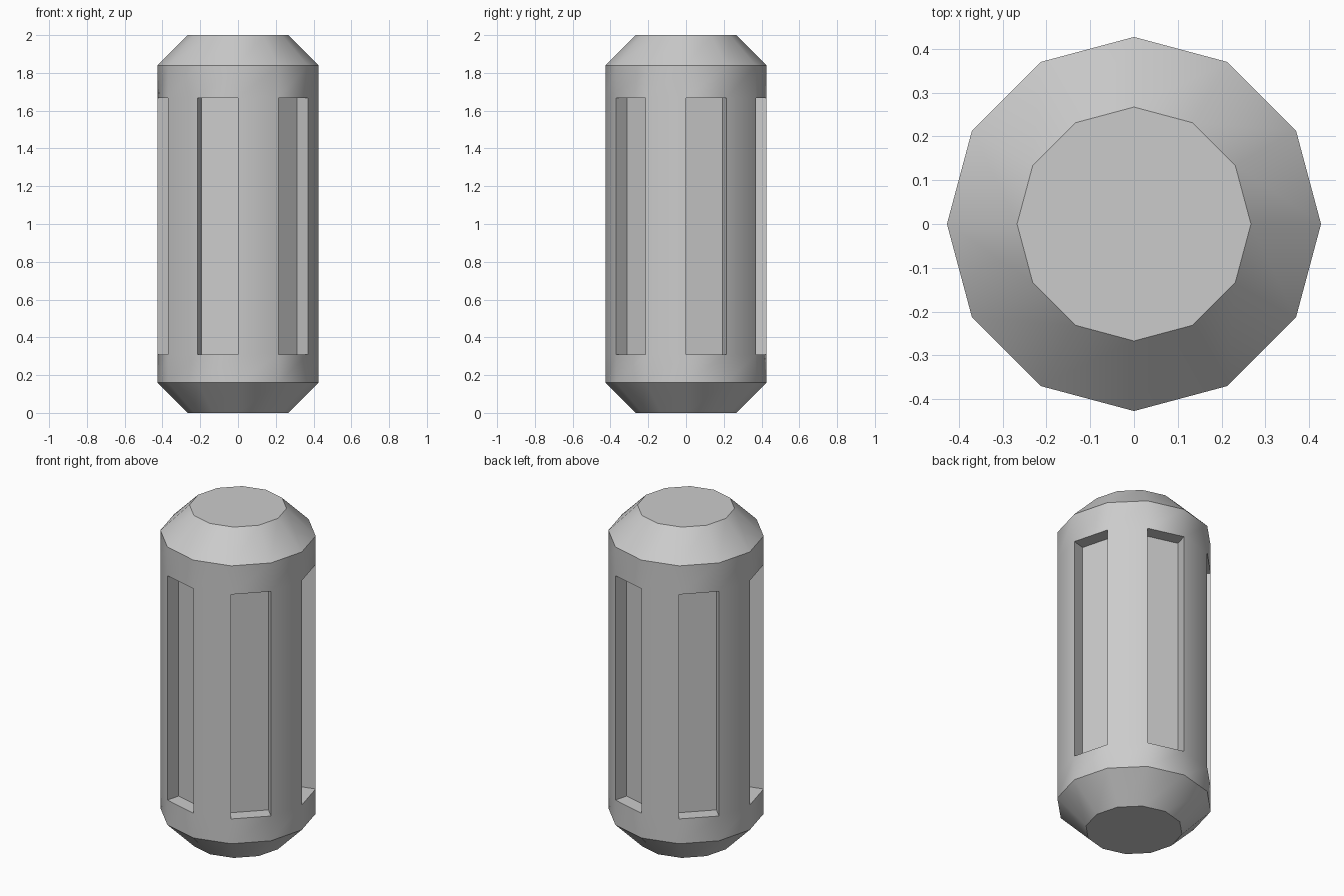
import bpy, bmesh, math

if "Cube" in bpy.data.objects:
    bpy.data.objects.remove(bpy.data.objects["Cube"], do_unlink=True)

SIDES = 12
R, CAP_R = 0.427, 0.267
SLOT_DEPTH = 0.08
# Profile from bottom to top: radius, height
PROFILE = [(CAP_R, 0), (R, 0.16), (R, 0.31), (R, 1.667), (R, 1.84), (CAP_R, 2)]
SLOT_BAND = 2

# Single plain grey
grey = bpy.data.materials.new("grey")
grey.use_nodes = True
grey.diffuse_color = (0.6, 0.6, 0.6, 1)
grey.node_tree.nodes["Principled BSDF"].inputs["Base Color"].default_value = (0.6, 0.6, 0.6, 1)

# Twelve-sided body with chamfered ends
bm = bmesh.new()
rings = []
for r, z in PROFILE:
    angles = [math.tau * i / SIDES for i in range(SIDES)]
    rings.append([bm.verts.new((r * math.cos(a), r * math.sin(a), z)) for a in angles])
slots = []
for k, (low, high) in enumerate(zip(rings, rings[1:])):
    for i in range(SIDES):
        j = (i + 1) % SIDES
        face = bm.faces.new((low[i], low[j], high[j], high[i]))
        if k == SLOT_BAND and i % 2 == 0:
            slots.append(face)
bm.faces.new(rings[0][::-1])
bm.faces.new(rings[-1])
bm.normal_update()

# Recess a slot into every other side
for face in slots:
    inward = -face.normal * SLOT_DEPTH
    floor = bmesh.ops.extrude_discrete_faces(bm, faces=[face])["faces"][0]
    bmesh.ops.translate(bm, verts=floor.verts[:], vec=inward)
bmesh.ops.recalc_face_normals(bm, faces=bm.faces[:])

mesh = bpy.data.meshes.new("slotted_capsule")
bm.to_mesh(mesh)
bm.free()
mesh.materials.append(grey)
body = bpy.data.objects.new("slotted_capsule", mesh)
bpy.context.collection.objects.link(body)

# Smooth round the barrel, crisp at chamfers and slots
bpy.ops.object.select_all(action="DESELECT")
body.select_set(True)
bpy.context.view_layer.objects.active = body
bpy.ops.object.shade_smooth_by_angle(angle=math.radians(35))
